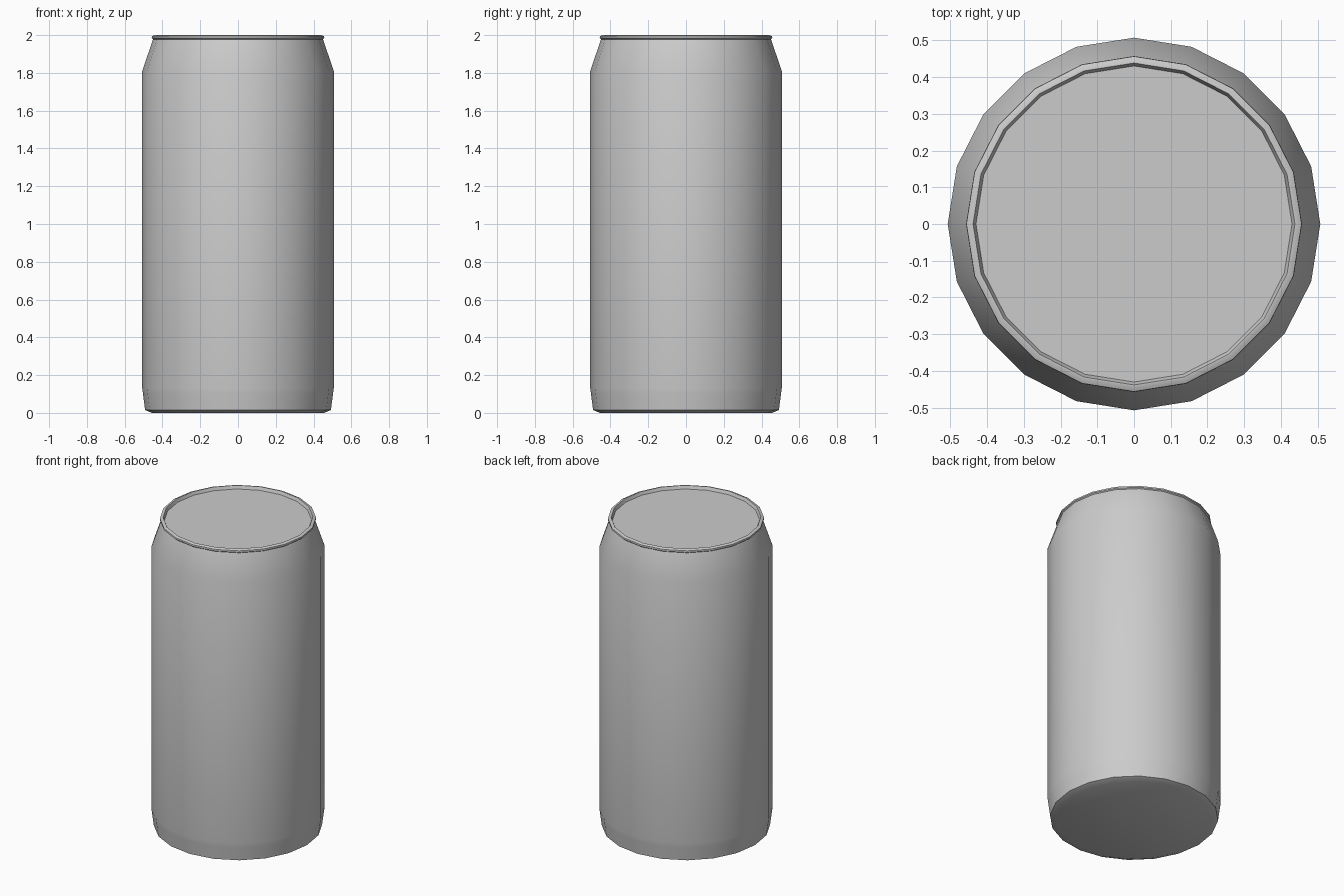
import bpy, bmesh, math

cube = bpy.data.objects.get("Cube")
if cube:
    bpy.data.objects.remove(cube, do_unlink=True)

SIDES = 20

metal = bpy.data.materials.new("light grey metal")
metal.use_nodes = True
grey = (0.6, 0.6, 0.6, 1)
metal.diffuse_color = grey
metal.node_tree.nodes["Principled BSDF"].inputs["Base Color"].default_value = grey


def lathe(name, profile, cap_start=False, cap_end=False):
    """Spin (radius, z) points listed from bottom to top around z."""
    bm = bmesh.new()
    rings = []
    for r, z in profile:
        rings.append([bm.verts.new((r * math.cos(2 * math.pi * i / SIDES),
                                    r * math.sin(2 * math.pi * i / SIDES), z))
                      for i in range(SIDES)])
    for low, high in zip(rings, rings[1:]):
        for i in range(SIDES):
            j = (i + 1) % SIDES
            bm.faces.new((low[i], low[j], high[j], high[i]))
    if cap_start:
        bm.faces.new(rings[0][::-1])
    if cap_end:
        bm.faces.new(rings[-1])
    mesh = bpy.data.meshes.new(name)
    bm.to_mesh(mesh)
    bm.free()
    mesh.materials.append(metal)
    obj = bpy.data.objects.new(name, mesh)
    bpy.context.collection.objects.link(obj)
    bpy.ops.object.select_all(action='DESELECT')
    obj.select_set(True)
    bpy.context.view_layer.objects.active = obj
    bpy.ops.object.shade_smooth_by_angle(angle=math.radians(35))
    return obj


# Base, straight wall and tapered neck
lathe("can_body", [(0.455, 0.0), (0.492, 0.015), (0.503, 0.10),
                   (0.507, 0.13), (0.507, 1.81), (0.45, 1.978)], cap_start=True)

# Rolled rim dropping to the recessed lid
lathe("rim_and_lid", [(0.45, 1.978), (0.457, 1.984), (0.456, 1.994),
                      (0.443, 2.0), (0.438, 2.0), (0.43, 1.98)], cap_end=True)
